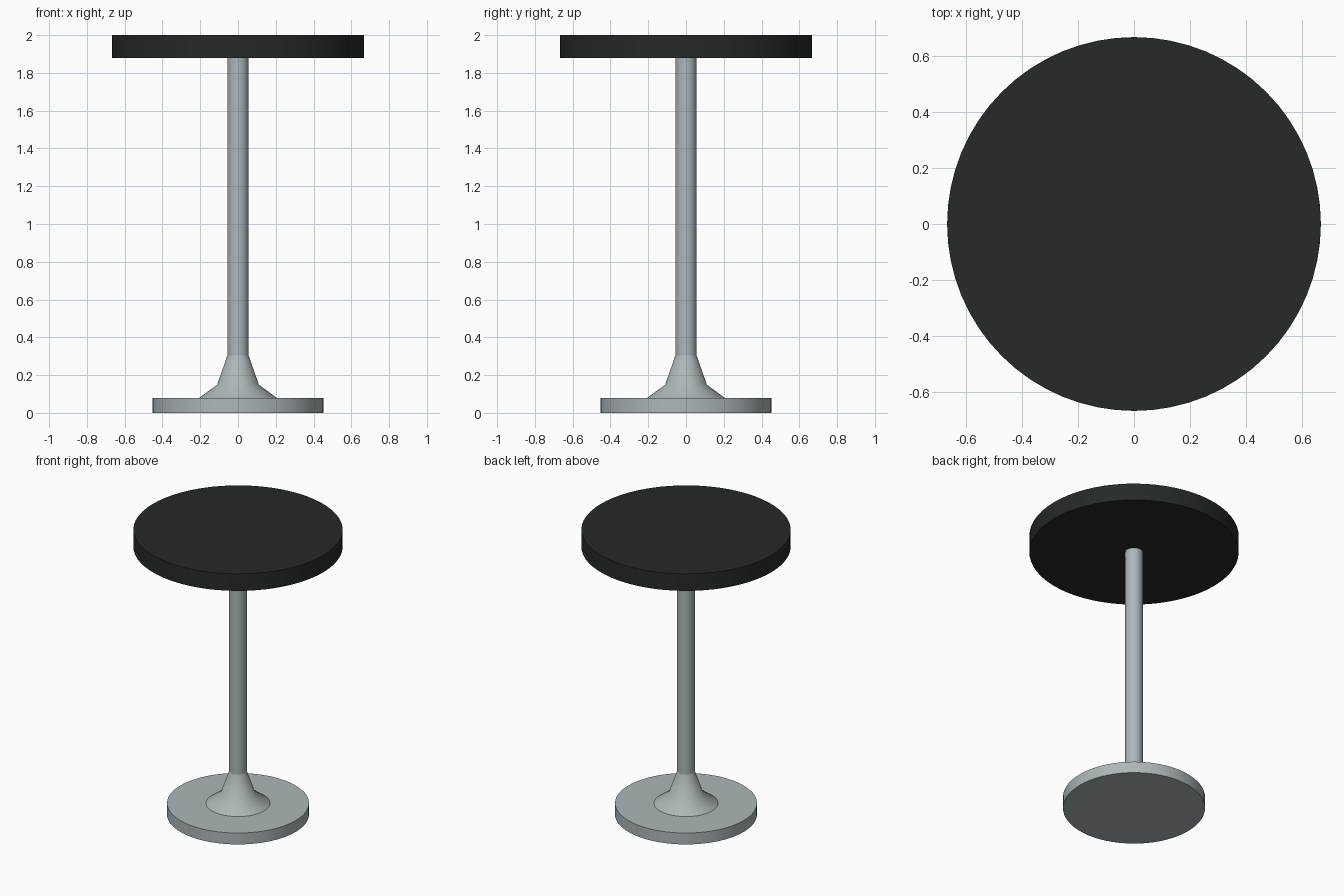
import bpy, bmesh, math

if "Cube" in bpy.data.objects:
    bpy.data.objects.remove(bpy.data.objects["Cube"])

SIDES = 64


def material(name, color):
    mat = bpy.data.materials.new(name)
    mat.diffuse_color = color
    mat.use_nodes = True
    mat.node_tree.nodes["Principled BSDF"].inputs["Base Color"].default_value = mat.diffuse_color
    return mat


def lathe(name, profile, mat, angle=30):
    """Closed solid of revolution from (radius, z) points, bottom to top."""
    bm = bmesh.new()
    rings = [[bm.verts.new((r * math.cos(2 * math.pi * i / SIDES),
                            r * math.sin(2 * math.pi * i / SIDES), z))
              for i in range(SIDES)] for r, z in profile]
    for low, high in zip(rings, rings[1:]):
        for i in range(SIDES):
            j = (i + 1) % SIDES
            bm.faces.new((low[i], low[j], high[j], high[i]))
    bm.faces.new(rings[0][::-1])
    bm.faces.new(rings[-1])
    mesh = bpy.data.meshes.new(name)
    bm.to_mesh(mesh)
    bm.free()
    obj = bpy.data.objects.new(name, mesh)
    bpy.context.collection.objects.link(obj)
    mesh.materials.append(mat)
    bpy.ops.object.select_all(action='DESELECT')
    obj.select_set(True)
    bpy.context.view_layer.objects.active = obj
    bpy.ops.object.shade_smooth_by_angle(angle=math.radians(angle))
    return obj


metal = material("metal", (0.42, 0.47, 0.48, 1))
black = material("black", (0.02, 0.022, 0.022, 1))

# Round foot
lathe("base_disc", [(0.452, 0), (0.452, 0.08)], metal)
# Flared collar, smooth across its kink
lathe("base_collar", [(0.204, 0.08), (0.11, 0.15), (0.056, 0.305)], metal, 45)
# Column
lathe("column", [(0.056, 0.305), (0.056, 1.88)], metal)
# Round top
lathe("table_top", [(0.666, 1.88), (0.666, 2.0)], black)
